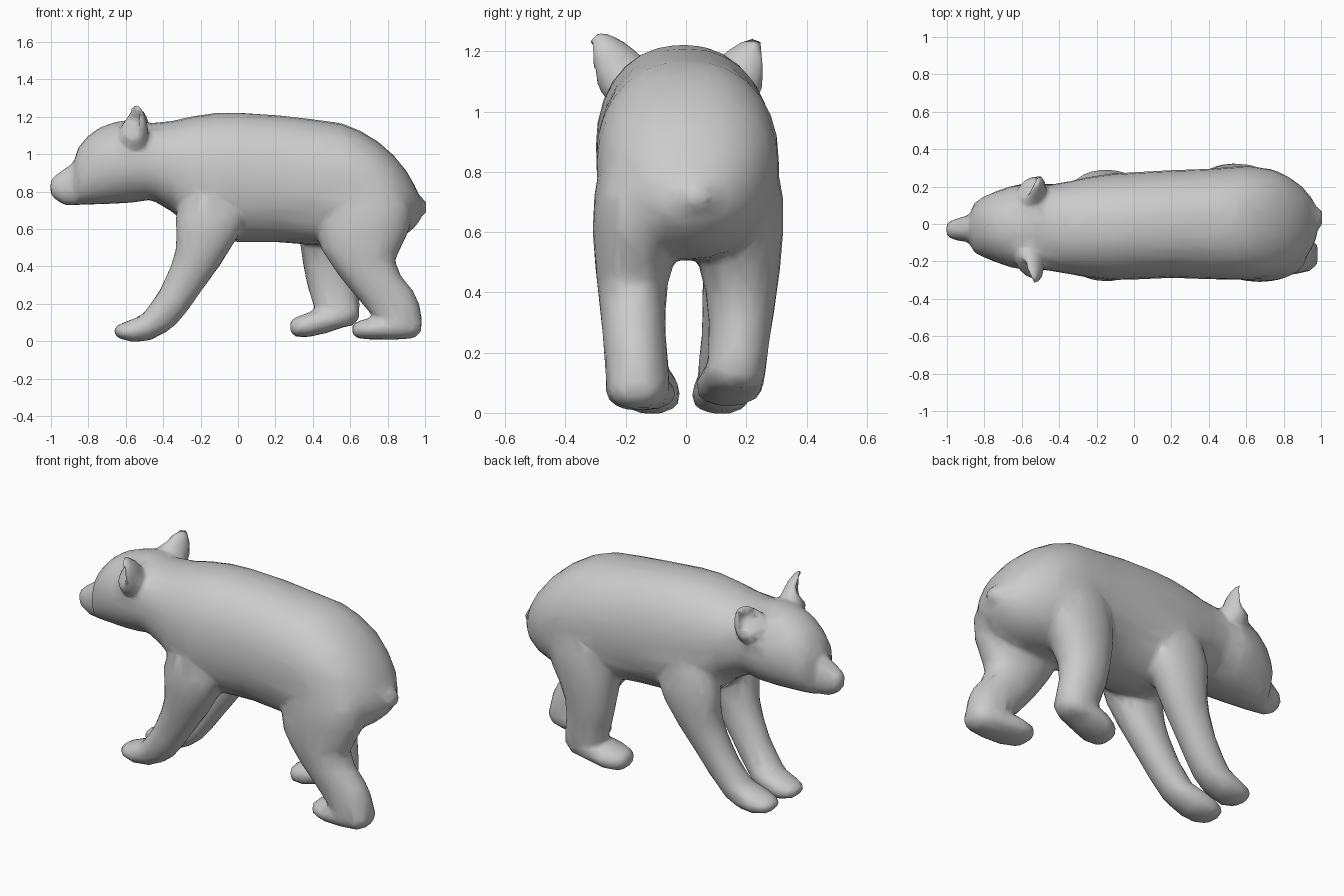
import bpy, bmesh, math
from mathutils import Vector, Matrix

bm = bmesh.new()
SIDES = 28


def skin(rings):
    """Join rings of points into a closed tube."""
    loops = [[bm.verts.new(p) for p in r] for r in rings]
    for a, b in zip(loops, loops[1:]):
        for i in range(SIDES):
            j = (i + 1) % SIDES
            bm.faces.new((a[i], a[j], b[j], b[i]))
    bm.faces.new(loops[0][::-1])
    bm.faces.new(loops[-1])


def oval(a, b, power):
    """Rounded (superellipse) outline."""
    pts = []
    for i in range(SIDES):
        t = 2 * math.pi * i / SIDES
        c, s = math.cos(t), math.sin(t)
        pts.append((a * math.copysign(abs(c) ** (2 / power), c),
                    b * math.copysign(abs(s) ** (2 / power), s)))
    return pts


def loft_x(sections, power=2.2):
    """Sections across x: (x, y centre, half width, z bottom, z top)."""
    skin([[(x, y + u, (lo + hi) / 2 + v) for u, v in oval(w, (hi - lo) / 2, power)]
          for x, y, w, lo, hi in sections])


def loft_z(sections, power=2.1):
    """Sections across z: (z, x min, x max, y min, y max)."""
    skin([[((x0 + x1) / 2 + u, (y0 + y1) / 2 + v, z)
           for u, v in oval((x1 - x0) / 2, (y1 - y0) / 2, power)]
          for z, x0, x1, y0, y1 in sections])


# trunk, neck to rump
loft_x([(-.56, -.02, .22, .77, 1.16), (-.45, -.02, .23, .75, 1.168),
        (-.35, -.02, .247, .69, 1.178), (-.25, -.018, .268, .60, 1.202),
        (-.12, -.015, .285, .54, 1.221), (0, -.01, .287, .53, 1.223),
        (.2, 0, .288, .53, 1.21), (.4, 0, .295, .515, 1.187),
        (.55, .005, .304, .505, 1.167), (.65, .005, .302, .505, 1.128),
        (.75, .005, .285, .51, 1.067), (.83, 0, .25, .53, .997),
        (.9, 0, .20, .57, .912), (.945, 0, .145, .61, .833), (.978, .01, .08, .65, .76)])

# head and muzzle
loft_x([(-1.005, -.03, .03, .79, .858), (-.985, -.03, .048, .762, .883),
        (-.93, -.028, .064, .728, .92), (-.88, -.025, .072, .725, .955),
        (-.855, -.02, .132, .728, 1.035), (-.80, -.015, .165, .73, 1.10),
        (-.74, -.015, .19, .733, 1.143), (-.66, -.015, .217, .735, 1.172),
        (-.58, -.015, .233, .74, 1.186), (-.5, -.02, .225, .75, 1.176),
        (-.4, -.02, .20, .78, 1.14)], 2.1)

# tail stub
loft_x([(.92, .03, .06, .71, .80), (.975, .03, .06, .68, .775), (1.008, .03, .042, .68, .745)])

for s in (-1, 1):
    # front leg, sinking into the shoulder at its top
    leg = [(.90, -.24, -.04, .165, .08), (.78, -.30, .0, .182, .10), (.66, -.335, .04, .188, .11),
           (.56, -.33, .0, .18, .115), (.48, -.335, -.05, .172, .108),
           (.40, -.36, -.10, .163, .10), (.27, -.42, -.195, .15, .09),
           (.17, -.49, -.265, .14, .09), (.09, -.56, -.33, .13, .088),
           (.04, -.57, -.40, .12, .075)]
    loft_z([(z, a, b, s * y - w - .008, s * y + w - .008) for z, a, b, y, w in leg])
    # front paw
    loft_x([(-.66, s * .115, .045, .035, .075), (-.63, s * .115, .078, .012, .093),
            (-.56, s * .115, .098, -.005, .12), (-.47, s * .122, .095, .005, .16),
            (-.38, s * .128, .078, .05, .17)])
    # cupped ear: tapered ball with its front hollowed
    root = Vector((-.56, s * .13 - .01, 1.02))
    tip = Vector((-.55, -.315, 1.265)) if s < 0 else Vector((-.53, .25, 1.245))
    up = (tip - root).normalized()
    fwd = Vector((-1, s * .45, -.1))
    fwd = (fwd - up * fwd.dot(up)).normalized()
    side = up.cross(fwd)
    h = (tip - root).length / 2
    rot = Matrix((side, fwd, up)).transposed()
    for v in bmesh.ops.create_icosphere(bm, subdivisions=4, radius=1)["verts"]:
        x, y, z = v.co
        if y > 0:
            hollow = max(0, min(1, (z + .15) * 3))
            y *= 1 - 1.45 * hollow * (1 - .6 * x * x)
        taper = .09 - .03 * z
        v.co = rot @ Vector((x * taper, y * (.072 - .015 * z), z * h)) + (root + tip) / 2

# rear legs: near one stretched back, far one stepping forward
loft_z([(.98, .52, .78, -.24, -.06), (.86, .46, .85, -.28, -.05), (.72, .44, .925, -.305, -.03),
        (.60, .42, .92, -.31, -.01),
        (.50, .44, .87, -.303, -.04), (.43, .485, .84, -.295, -.06),
        (.35, .54, .872, -.287, -.067), (.27, .605, .937, -.278, -.067),
        (.20, .665, .97, -.272, -.062), (.10, .75, .987, -.266, -.055),
        (.04, .78, .97, -.25, -.07)])
loft_x([(.61, -.135, .05, .035, .085), (.64, -.135, .088, .015, .11),
        (.72, -.145, .112, .008, .125), (.84, -.16, .108, .008, .15),
        (.94, -.165, .09, .015, .15), (.98, -.165, .055, .05, .12)])
loft_z([(.98, .42, .66, .08, .25), (.86, .37, .74, .06, .295), (.72, .33, .77, .03, .322),
        (.60, .32, .74, .01, .323),
        (.50, .335, .68, .04, .315), (.40, .35, .64, .065, .302),
        (.30, .37, .635, .075, .288), (.20, .40, .652, .072, .272),
        (.12, .43, .648, .07, .262), (.08, .46, .61, .08, .25)])
loft_x([(.28, .135, .05, .045, .11), (.31, .135, .088, .022, .13),
        (.38, .142, .112, .022, .155), (.48, .155, .108, .045, .18),
        (.58, .165, .098, .08, .20), (.635, .165, .07, .11, .19)])

bmesh.ops.recalc_face_normals(bm, faces=bm.faces)
mesh = bpy.data.meshes.new("bear_body")
bm.to_mesh(mesh)
bm.free()
bear = bpy.data.objects.new("bear_body", mesh)
bpy.context.collection.objects.link(bear)

# fuse the parts into one soft, lightly faceted skin
fuse = bear.modifiers.new("fuse", "REMESH")
fuse.mode = "VOXEL"
fuse.voxel_size = .014
fuse.use_smooth_shade = True
soft = bear.modifiers.new("soften", "SMOOTH")
soft.factor = .5
soft.iterations = 10
thin = bear.modifiers.new("facets", "DECIMATE")
thin.ratio = .05
